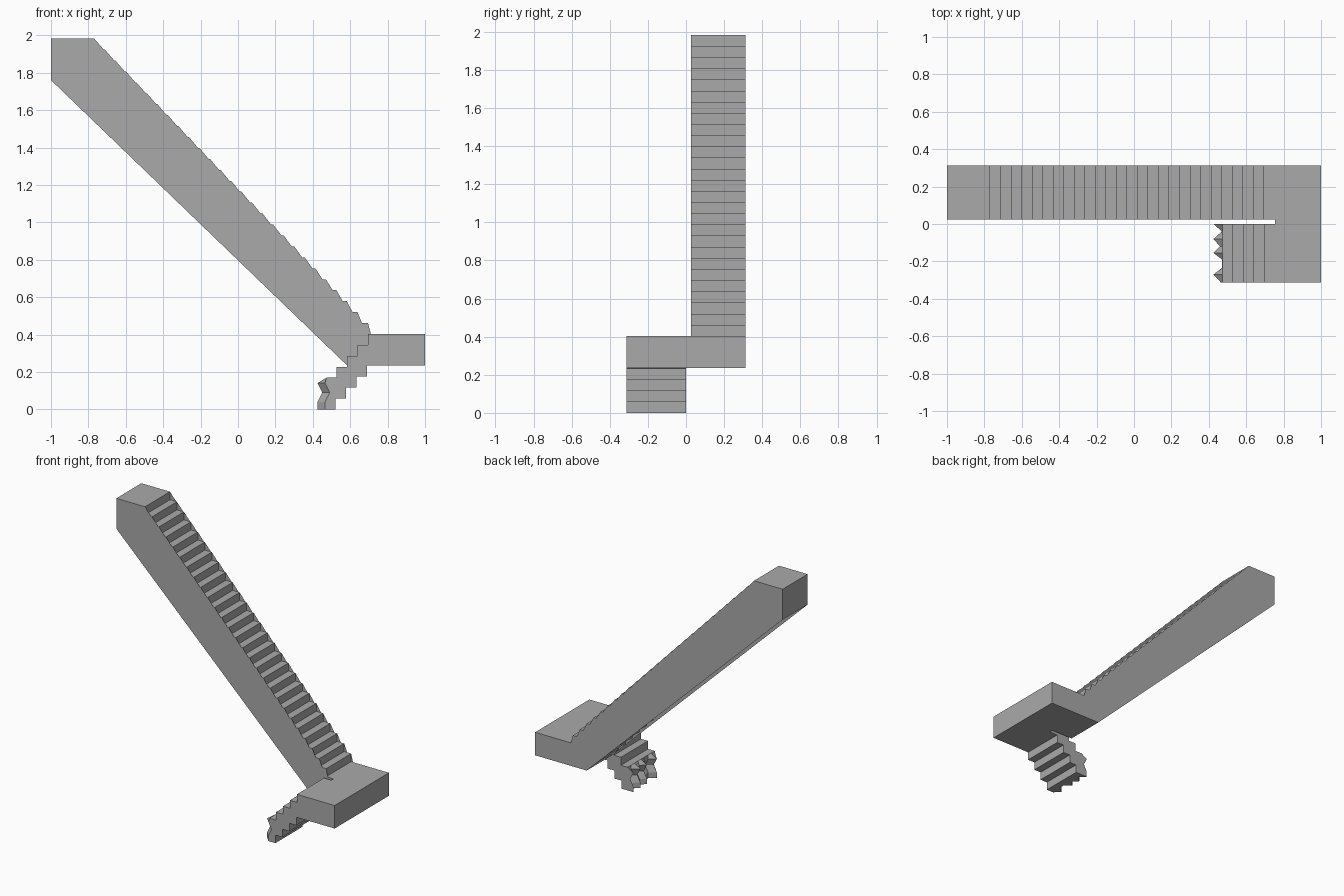
import bpy, bmesh

if "Cube" in bpy.data.objects:
    bpy.data.objects.remove(bpy.data.objects["Cube"])

concrete = bpy.data.materials.new("concrete_grey")
concrete.diffuse_color = (0.40, 0.40, 0.40, 1)
concrete.use_nodes = True
concrete.node_tree.nodes["Principled BSDF"].inputs["Base Color"].default_value = concrete.diffuse_color

RUN, RISE = 0.0563, 0.0585
X0, TOP, BOT = 0.695, 0.403, 0.235     # first riser, landing top and underside
JOIN, HALF = 0.755, 0.313              # where the flights meet the landing


def finish(bm, name):
    bmesh.ops.remove_doubles(bm, verts=bm.verts, dist=1e-5)
    bmesh.ops.recalc_face_normals(bm, faces=bm.faces)
    me = bpy.data.meshes.new(name)
    bm.to_mesh(me)
    bm.free()
    me.materials.append(concrete)
    ob = bpy.data.objects.new(name, me)
    bpy.context.collection.objects.link(ob)


def loft(bm, rings):
    """Join a row of closed rings with quads; returns the vertex rings."""
    vs = [[bm.verts.new(p) for p in r] for r in rings]
    for a, b in zip(vs, vs[1:]):
        n = len(a)
        for i in range(n):
            bm.faces.new((a[i], a[(i + 1) % n], b[(i + 1) % n], b[i]))
    return vs


# landing slab
bm = bmesh.new()
rings = [[(x, -HALF, BOT), (x, HALF, BOT), (x, HALF, TOP), (x, -HALF, TOP)] for x in (JOIN, 1.0)]
for ring in loft(bm, rings):
    bm.faces.new(ring)
finish(bm, "landing")

# upper flight: stepped top and underside
N = 27
steps = [(JOIN, BOT), (JOIN, TOP)]
for k in range(N):
    x = X0 - RUN * k
    steps += [(x, TOP + RISE * k), (x, TOP + RISE * (k + 1))]
END = TOP + RISE * N
steps += [(-1, END), (-1, 1.76)]
for k in range(26, 0, -1):
    x = 0.583 - RUN * k
    steps += [(x, BOT + RISE * k), (x + RUN, BOT + RISE * k)]
steps.append((0.583, BOT))
bm = bmesh.new()
loft(bm, [[(x, y, z) for x, z in steps] for y in (0.025, HALF)])

# side panels of the upper flight: shallow sawtooth edge that partly hides the steps
side = [(JOIN, BOT), (JOIN, TOP)]
for k in range(N):
    x, z = X0 - RUN * k, TOP + RISE * (k + 1)
    lean = (JOIN - x) / (z - BOT) * RISE
    side += [(x + lean, z - RISE), (x, z)]
side += [(-1, END), (-1, 1.76), (0.583, BOT)]
for y in (0.025, HALF):
    bm.faces.new([bm.verts.new((x, y, z)) for x, z in side])
finish(bm, "upper_flight")

# lower flight: short stepped run with a ragged broken end
outline = [(JOIN, BOT), (JOIN, TOP)]
for k in range(4):
    x = X0 - RUN * k
    outline += [(x, TOP - RISE * k), (x, TOP - RISE * (k + 1))]
under = []
for k in range(4):
    x = 0.521 + RUN * k
    under += [(x, RISE * k), (x, RISE * (k + 1))]
ragged = [(0, 0), (-0.04, 0.045), (-0.08, 0), (-0.12, 0.035), (-0.155, 0),
          (-0.19, 0.045), (-0.235, 0.045), (-0.27, 0), (-HALF, 0.04)]
rings = []
for y, off in ragged:
    end = [(0.472, 0.169), (0.425 + off, 0.14), (0.45 + off, 0.09), (0.425 + off, 0.04), (0.425 + off, 0)]
    rings.append([(x, y, z) for x, z in outline + end + under])
bm = bmesh.new()
vs = loft(bm, rings)
bm.faces.new(vs[0])
bm.faces.new(vs[-1])
finish(bm, "lower_flight")
